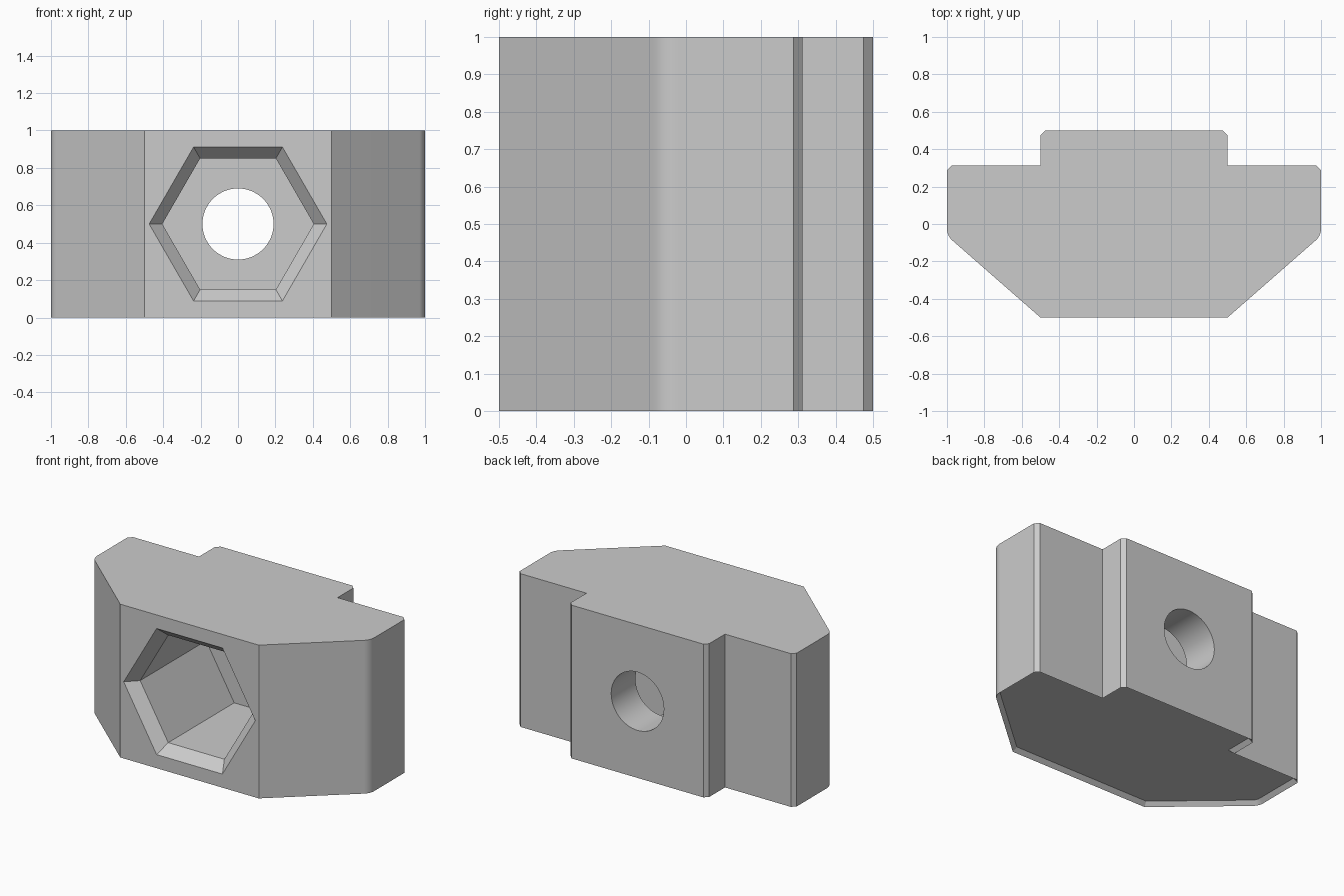
import bpy, bmesh, math
from mathutils import Vector

cube = bpy.data.objects.get("Cube")
if cube:
    bpy.data.objects.remove(cube, do_unlink=True)

CHAMFER = 0.025
HOLE_Z = 0.5

steel = bpy.data.materials.new("light_grey_metal")
steel.use_nodes = True
GREY = (0.6, 0.6, 0.6, 1)
steel.diffuse_color = GREY
steel.node_tree.nodes["Principled BSDF"].inputs["Base Color"].default_value = GREY


def add_object(name, bm):
    bmesh.ops.recalc_face_normals(bm, faces=bm.faces)
    mesh = bpy.data.meshes.new(name)
    bm.to_mesh(mesh)
    bm.free()
    mesh.materials.append(steel)
    obj = bpy.data.objects.new(name, mesh)
    bpy.context.collection.objects.link(obj)
    return obj


def make_cutter(name, sides, rings):
    """Solid along y through (y, radius) rings."""
    bm = bmesh.new()
    loops = []
    for y, r in rings:
        angles = [2 * math.pi * i / sides for i in range(sides)]
        loops.append([bm.verts.new((r * math.cos(a), y, HOLE_Z + r * math.sin(a))) for a in angles])
    for a, b in zip(loops, loops[1:]):
        for i in range(sides):
            j = (i + 1) % sides
            bm.faces.new((a[i], a[j], b[j], b[i]))
    bm.faces.new(loops[0])
    bm.faces.new(loops[-1])
    obj = add_object(name, bm)
    obj.hide_render = True
    return obj


# Half outline: sloped flank, rounded shoulder, stepped back with clipped corners
start, corner, end = Vector((0.97, -0.089)), Vector((1, -0.0625)), Vector((1, -0.023))
shoulder = []
for i in range(6):
    t = i / 5
    shoulder.append(tuple(start * (1 - t) ** 2 + corner * 2 * t * (1 - t) + end * t * t))
half = [(0.5, -0.5)] + shoulder + [
    (1, 0.312 - CHAMFER), (1 - CHAMFER, 0.312), (0.5, 0.312),
    (0.5, 0.5 - CHAMFER), (0.5 - CHAMFER, 0.5)]
outline = half + [(-x, y) for x, y in reversed(half)]

# Nut body with a chamfer around the bottom
bm = bmesh.new()
bottom = bm.faces.new([bm.verts.new((x, y, 0)) for x, y in outline])
rim = list(bottom.verts)
top = bmesh.ops.extrude_face_region(bm, geom=[bottom], use_keep_orig=True)
bmesh.ops.translate(bm, vec=(0, 0, 1), verts=[v for v in top["geom"] if isinstance(v, bmesh.types.BMVert)])
bmesh.ops.recalc_face_normals(bm, faces=bm.faces)
bmesh.ops.inset_region(bm, faces=[bottom], thickness=CHAMFER, use_even_offset=True)
for v in rim:
    v.co.z = CHAMFER
body = add_object("slot_nut_body", bm)

# Hexagonal pocket with a flared mouth, and the round through hole
cutters = [
    make_cutter("hex_pocket_cutter", 6, [(-0.6, 0.575), (-0.43, 0.405), (0.25, 0.405)]),
    make_cutter("bolt_hole_cutter", 64, [(0, 0.19), (0.7, 0.19)])]

bpy.context.view_layer.objects.active = body
bpy.ops.object.select_all(action='DESELECT')
body.select_set(True)
for cutter in cutters:
    mod = body.modifiers.new("cut", 'BOOLEAN')
    mod.operation = 'DIFFERENCE'
    mod.solver = 'EXACT'
    mod.object = cutter
    bpy.ops.object.modifier_apply(modifier=mod.name)
    bpy.data.objects.remove(cutter, do_unlink=True)

# Smooth hole and shoulders, crisp edges elsewhere
bpy.ops.object.shade_smooth_by_angle(angle=math.radians(25))
weighted = body.modifiers.new("weighted_normals", 'WEIGHTED_NORMAL')
weighted.keep_sharp = True
